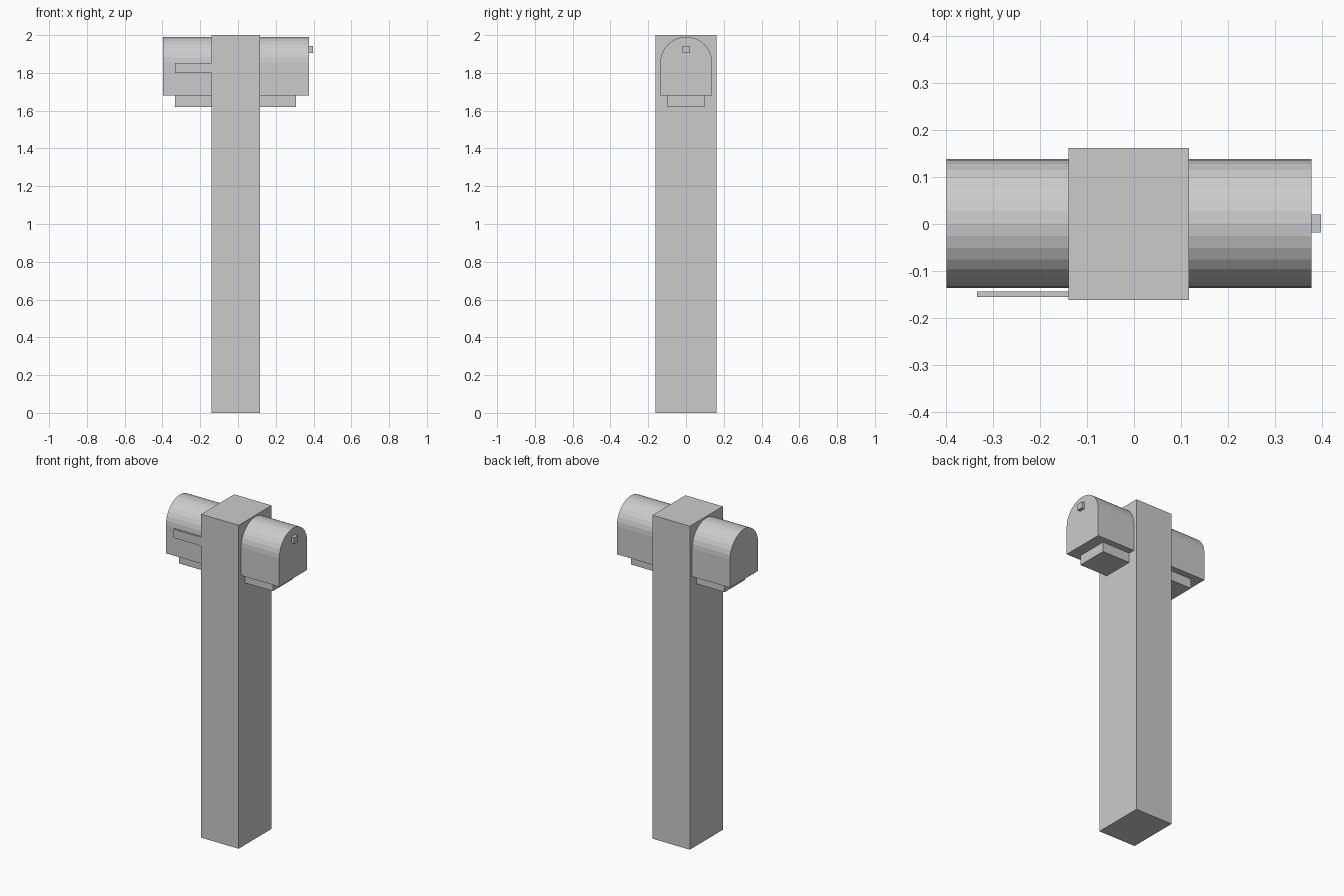
import bpy, bmesh, math

if "Cube" in bpy.data.objects:
    bpy.data.objects.remove(bpy.data.objects["Cube"])


def finish(name, bm):
    bmesh.ops.recalc_face_normals(bm, faces=bm.faces)
    mesh = bpy.data.meshes.new(name)
    bm.to_mesh(mesh)
    bm.free()
    obj = bpy.data.objects.new(name, mesh)
    bpy.context.collection.objects.link(obj)
    return obj


def box(name, x, y, z):
    bm = bmesh.new()
    bmesh.ops.create_cube(bm, size=1)
    for v in bm.verts:
        for i, (lo, hi) in enumerate((x, y, z)):
            v.co[i] = lo if v.co[i] < 0 else hi
    return finish(name, bm)


def arched_box(name, x, radius, y_mid, z_bottom, z_spring, segments):
    # Half-round profile on straight sides, extruded along x
    profile = [(y_mid - radius, z_bottom), (y_mid + radius, z_bottom)]
    for i in range(segments + 1):
        a = math.pi * i / segments
        profile.append((y_mid + radius * math.cos(a), z_spring + radius * math.sin(a)))
    bm = bmesh.new()
    face = bm.faces.new([bm.verts.new((x[0], y, z)) for y, z in profile])
    new = bmesh.ops.extrude_face_region(bm, geom=[face], use_keep_orig=True)["geom"]
    for v in new:
        if isinstance(v, bmesh.types.BMVert):
            v.co.x = x[1]
    return finish(name, bm)


# Square post
box("post", (-0.139, 0.117), (-0.161, 0.161), (0, 2.0))

# Arched mailbox body
arched_box("mailbox_body", (-0.398, 0.377), 0.137, 0.001, 1.68, 1.854, 16)

# Support board under the body
box("support_board", (-0.333, 0.308), (-0.099, 0.098), (1.62, 1.68))

# Door knob
box("door_knob", (0.377, 0.397), (-0.018, 0.02), (1.905, 1.943))

# Signal flag, lowered along the side
box("signal_flag", (-0.333, -0.12), (-0.155, -0.143), (1.80, 1.853))
